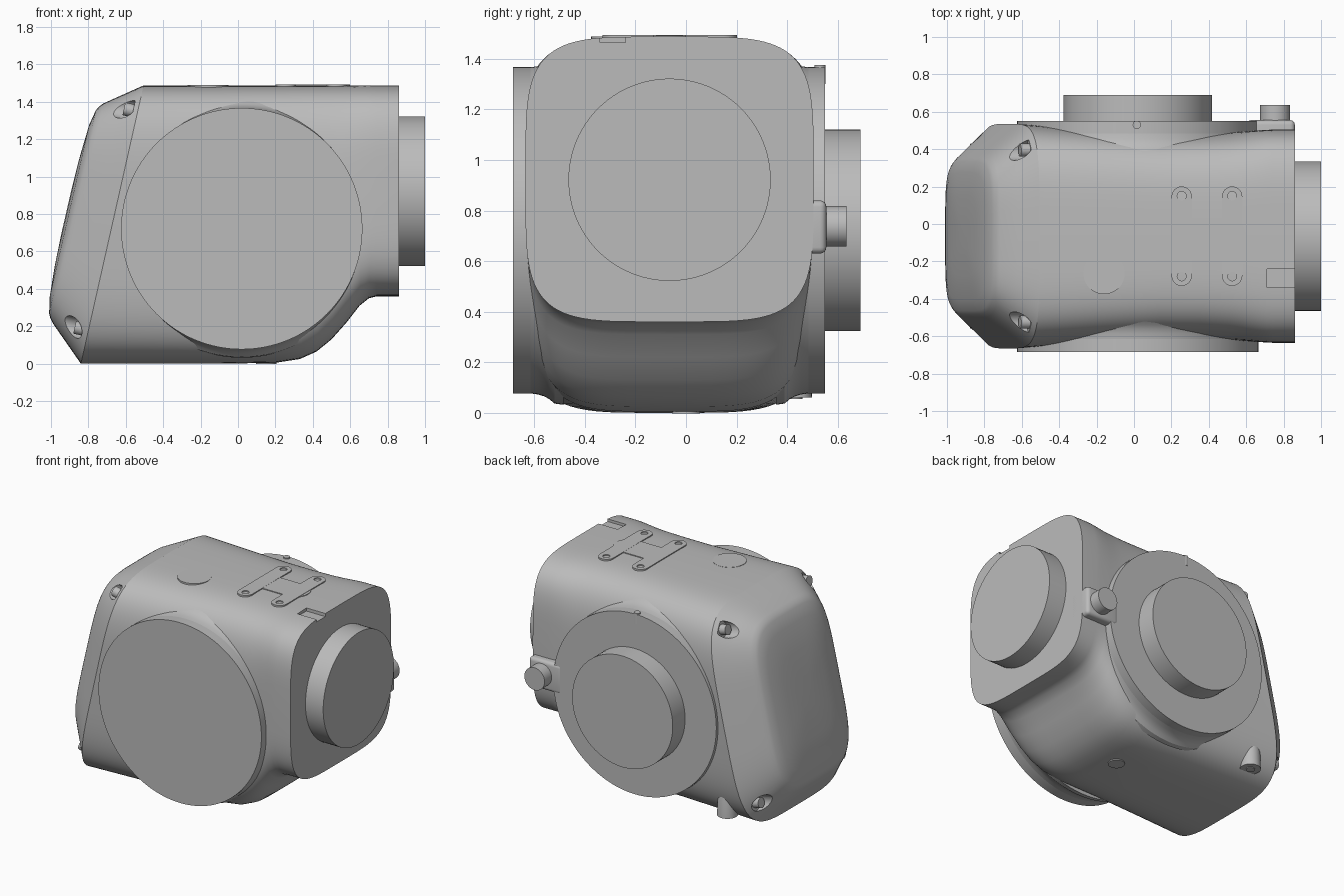
import bpy, bmesh, math
from mathutils import Vector, Matrix

cube = bpy.data.objects.get("Cube")
if cube:
    bpy.data.objects.remove(cube, do_unlink=True)

grey = bpy.data.materials.new("light_grey")
grey.use_nodes = True
grey.diffuse_color = (0.5, 0.5, 0.5, 1)
grey.node_tree.nodes["Principled BSDF"].inputs["Base Color"].default_value = (0.5, 0.5, 0.5, 1)

X, Y, Z = Vector((1, 0, 0)), Vector((0, 1, 0)), Vector((0, 0, 1))
MID = -0.065                      # middle of the housing in y


def finish(name, bm):
    bmesh.ops.recalc_face_normals(bm, faces=bm.faces)
    mesh = bpy.data.meshes.new(name)
    bm.to_mesh(mesh)
    bm.free()
    mesh.materials.append(grey)
    obj = bpy.data.objects.new(name, mesh)
    bpy.context.collection.objects.link(obj)
    return obj


def smooth(obj, degrees=32):
    bpy.ops.object.select_all(action="DESELECT")
    obj.select_set(True)
    bpy.context.view_layer.objects.active = obj
    bpy.ops.object.shade_smooth_by_angle(angle=math.radians(degrees))


def cylinder(name, start, axis, length, r, segments=96):
    """Cylinder from a start point along an axis."""
    bm = bmesh.new()
    rot = Z.rotation_difference(axis).to_matrix().to_4x4()
    place = Matrix.Translation(Vector(start) + axis.normalized() * length / 2) @ rot
    bmesh.ops.create_cone(bm, cap_ends=True, segments=segments, radius1=r, radius2=r,
                          depth=length, matrix=place)
    obj = finish(name, bm)
    smooth(obj)
    return obj


def box(name, low, high, bevel=0):
    low, high = Vector(low), Vector(high)
    bm = bmesh.new()
    size = Matrix.Diagonal((*(high - low), 1))
    bmesh.ops.create_cube(bm, size=1, matrix=Matrix.Translation((low + high) / 2) @ size)
    if bevel:
        bmesh.ops.bevel(bm, geom=bm.edges[:], offset=bevel, segments=4, profile=0.5, affect="EDGES")
    return finish(name, bm)


def skin(name, rings):
    """Join rings of points into a closed shell."""
    bm = bmesh.new()
    loops = [[bm.verts.new(p) for p in ring] for ring in rings]
    for a, b in zip(loops, loops[1:]):
        for i in range(len(a)):
            j = (i + 1) % len(a)
            bm.faces.new((a[i], a[j], b[j], b[i]))
    bm.faces.new(loops[0])
    bm.faces.new(loops[-1])
    return finish(name, bm)


def section(xb, xt, zb, zt, half, power=4.5, count=96):
    """Rounded box outline on a plane leaning from xb (bottom) to xt (top)."""
    ring = []
    for i in range(count):
        a = math.tau * i / count
        c, s = math.cos(a), math.sin(a)
        u = math.copysign(abs(c) ** (2 / power), c)
        t = (math.copysign(abs(s) ** (2 / power), s) + 1) / 2
        ring.append(Vector((xb + (xt - xb) * t, MID + u * half, zb + (zt - zb) * t)))
    return ring


def cut(obj, cutters):
    for c in cutters:
        mod = obj.modifiers.new("cut", "BOOLEAN")
        mod.operation, mod.solver, mod.object = "DIFFERENCE", "EXACT", c
    bpy.context.view_layer.update()
    mesh = bpy.data.meshes.new_from_object(obj.evaluated_get(bpy.context.evaluated_depsgraph_get()))
    obj.modifiers.clear()
    obj.data = mesh
    for c in cutters:
        bpy.data.objects.remove(c, do_unlink=True)


# Main housing: upright at the output end, leaning at the cover seam
TOP = 1.488
seam = (-0.84, -0.505, 0.0, TOP, 0.6)
stations = [
    (0.86, 0.86, 0.36, TOP, 0.57), (0.74, 0.74, 0.36, TOP, 0.57),
    (0.7, 0.71, 0.35, TOP, 0.568), (0.65, 0.68, 0.31, TOP, 0.566),
    (0.58, 0.63, 0.22, TOP, 0.562), (0.5, 0.58, 0.13, TOP, 0.558),
    (0.42, 0.52, 0.065, TOP, 0.555), (0.33, 0.45, 0.025, TOP, 0.553),
    (0.2, 0.36, 0.005, TOP, 0.55), (-0.1, 0.15, 0.0, TOP, 0.55),
    (-0.5, -0.2, 0.0, TOP, 0.575), seam]
housing = skin("housing", [section(*s) for s in stations])
cut(housing, [box("slot_cutter", (0.71, -0.34, 1.465), (0.9, -0.24, 1.6))])
smooth(housing)

# End cover: chamfered from the seam to a softly domed face
rim = (-1.0, -0.735, 0.23, 1.385, 0.425)
outward = Vector((-0.975, 0, 0.22))
outer, inner = section(*seam), section(*rim)
centre = sum(inner, Vector()) / len(inner)
rings = [outer] + [[a.lerp(b, f) for a, b in zip(outer, inner)] for f in (0.5, 0.93)]
for scale, rise in ((0.98, 0.006), (0.94, 0.018), (0.8, 0.035), (0.5, 0.046), (0.2, 0.05)):
    rings.append([centre + (p - centre) * scale + outward * rise for p in inner])
cover = skin("end_cover", rings)

# Screw pockets in the four corners of the cover
spots = [Vector((-0.84 + 0.335 * t, MID + side * 0.46, TOP * t))
         for t in (0.905, 0.12) for side in (-1, 1)]
cut(cover, [cylinder("pocket_cutter", p + outward * 0.025, outward, 0.4, 0.055, 32) for p in spots])
smooth(cover)
for i, p in enumerate(spots):
    cylinder(f"cover_screw_{i + 1}", p + outward * 0.01, outward, 0.065, 0.035, 24)

# Cross drum with flared collars blending into the housing
AXIS_X, AXIS_Z = 0.02, 0.722
cylinder("drum", (AXIS_X, -0.685, AXIS_Z), Y, 1.235, 0.645, 128)
flare = [(0.55, 0.645), (0.52, 0.649), (0.495, 0.657), (0.475, 0.668), (0.455, 0.685), (0.42, 0.69)]
for side, name in ((-1, "front_collar"), (1, "back_collar")):
    collar = skin(name, [[Vector((AXIS_X + r * math.cos(math.tau * i / 128), MID + side * d,
                                  AXIS_Z + r * math.sin(math.tau * i / 128))) for i in range(128)]
                         for d, r in flare])
    smooth(collar)

# Mounting bosses
cylinder("back_boss", (AXIS_X, 0.5, AXIS_Z), Y, 0.19, 0.398)
cylinder("end_boss", (0.8, MID, 0.922), X, 0.2, 0.4)
cylinder("locating_pin", (0.015, 0.53, 1.3), Z, 0.075, 0.022, 24)

# Cable connector on the back
mount = box("connector_mount", (0.6, 0.38, 0.63), (0.86, 0.555, 0.84), 0.025)
smooth(mount)
cylinder("connector", (0.755, 0.5, 0.738), Y, 0.135, 0.08, 48)

# Screw boss under the back edge, tapering into the wall
boss = skin("screw_boss", [[Vector((-0.63 + r * math.cos(math.tau * i / 32),
                                    0.43 + r * math.sin(math.tau * i / 32), z)) for i in range(32)]
                           for z, r in ((0.06, 0.068), (0.18, 0.064), (0.34, 0.03))])
smooth(boss)
cylinder("boss_screw", (-0.63, 0.43, 0.055), Z, 0.05, 0.03, 24)

# Flat plugs on top and underneath
cylinder("top_plug", (-0.16, -0.265, 1.44), Z, 0.049, 0.11, 64)
cylinder("bottom_plug", (0.15, 0.0, -0.002), Z, 0.05, 0.055, 48)

# H-shaped bracket on top: two rounded bars, a bridge and a round centre
LOW, HIGH = 1.45, 1.494
for i, x in enumerate((0.255, 0.525)):
    outline = []
    for k in range(34):
        a = math.pi * (k % 17) / 16 + (math.pi if k > 16 else 0)
        end = 0.147 if k < 17 else -0.277
        outline.append((x + 0.054 * math.cos(a), end + 0.054 * math.sin(a)))
    bar = skin(f"bracket_bar_{i + 1}", [[Vector((*p, z)) for p in outline] for z in (LOW, HIGH)])
    holes = [cylinder("hole_cutter", (x, y, 1.475), Z, 0.1, 0.024, 24) for y in (0.15, -0.28)]
    cut(bar, holes)
    smooth(bar)
box("bracket_bridge", (0.255, -0.165, LOW), (0.525, 0.035, HIGH - 0.001))
cylinder("bracket_centre", (0.495, MID, LOW), Z, HIGH - LOW - 0.002, 0.105, 64)
